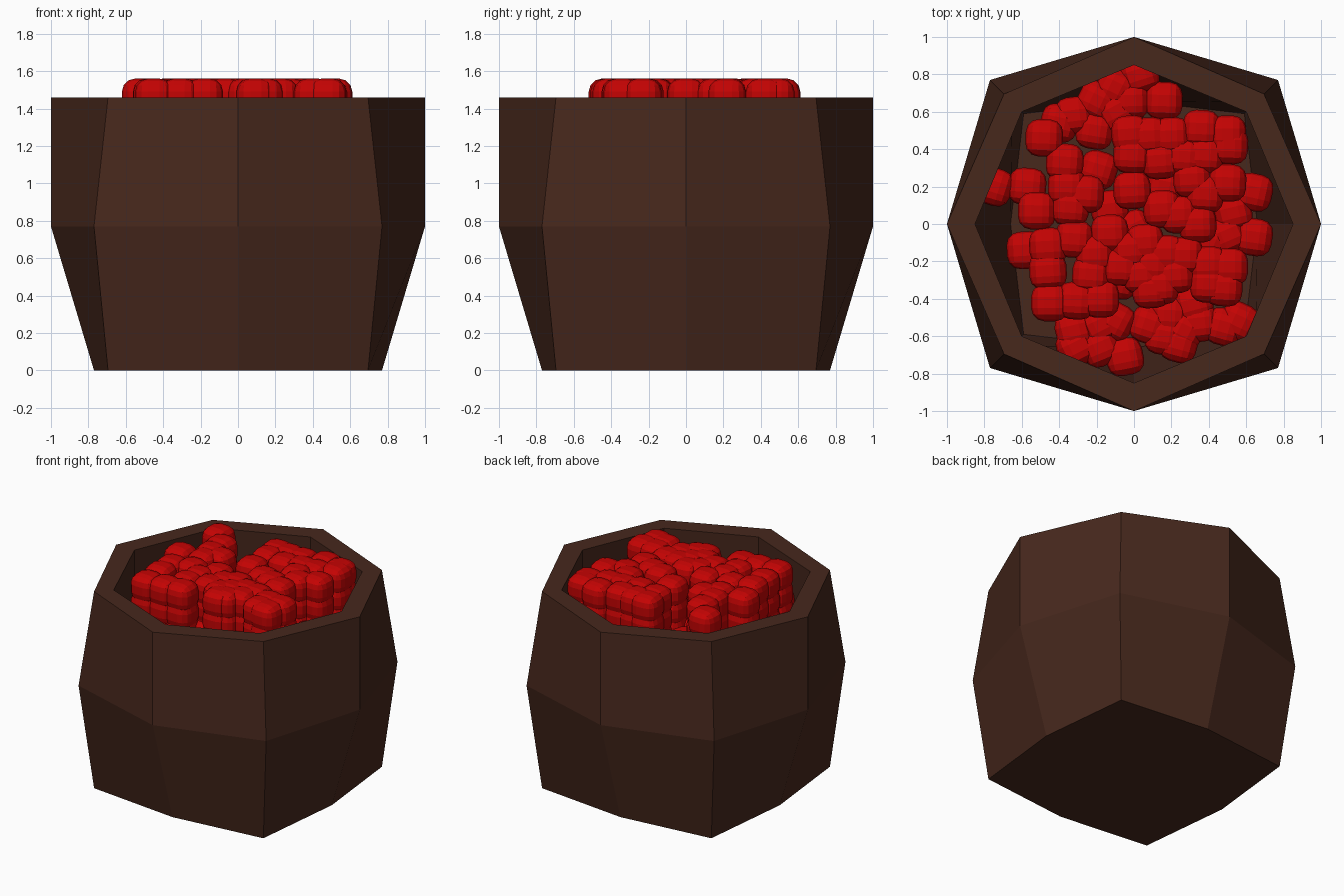
import bpy
import bmesh
import math
import random
from mathutils import Matrix

random.seed(4)
cube = bpy.data.objects.get("Cube")
if cube:
    bpy.data.objects.remove(cube)


def make_material(name, color):
    mat = bpy.data.materials.new(name)
    mat.use_nodes = True
    mat.diffuse_color = color
    mat.node_tree.nodes["Principled BSDF"].inputs["Base Color"].default_value = color
    return mat


def make_object(name, bm, mat):
    mesh = bpy.data.meshes.new(name)
    bm.to_mesh(mesh)
    bm.free()
    mesh.materials.append(mat)
    obj = bpy.data.objects.new(name, mesh)
    bpy.context.collection.objects.link(obj)
    return obj


wood = make_material("dark brown wood", (0.063, 0.021, 0.012, 1))
red = make_material("berry red", (0.56, 0.001, 0.001, 1))


# Barrel: eight-sided rings, up the outside, over the rim and down the inside
def add_ring(bm, straight, diagonal, z):
    verts = []
    for i in range(8):
        angle = i * math.pi / 4
        radius = diagonal * math.sqrt(2) if i % 2 else straight
        verts.append(bm.verts.new((radius * math.cos(angle), radius * math.sin(angle), z)))
    return verts


bm = bmesh.new()
profile = [
    (0.77, 0.695, 0), (1, 0.77, 0.77), (1, 0.695, 1.46),
    (0.85, 0.6, 1.46), (0.85, 0.65, 0.77), (0.66, 0.59, 0.12),
]
rings = [add_ring(bm, *row) for row in profile]
for low, high in zip(rings, rings[1:]):
    for i in range(8):
        j = (i + 1) % 8
        bm.faces.new((low[i], low[j], high[j], high[i]))
bm.faces.new(list(reversed(rings[0])))
bm.faces.new(rings[-1])
bmesh.ops.recalc_face_normals(bm, faces=bm.faces)
make_object("barrel", bm, wood)

# Berry shape: a cube with rounded edges
bm = bmesh.new()
bmesh.ops.create_cube(bm, size=0.2)
bmesh.ops.bevel(bm, geom=bm.edges[:], offset=0.07, segments=3, profile=0.5, affect="EDGES")
berry = bpy.data.meshes.new("berry_shape")
bm.to_mesh(berry)
bm.free()


# Berries stand in columns, each one repeated downward
def add_columns(name, spots, top, layers, turn):
    bm = bmesh.new()
    for x, y in spots:
        spin = Matrix.Rotation(random.uniform(-turn, turn), 4, "Z")
        for layer in range(layers):
            start = len(bm.verts)
            bm.from_mesh(berry)
            bm.verts.ensure_lookup_table()
            place = Matrix.Translation((x / 100, y / 100, top - layer * 0.13)) @ spin
            bmesh.ops.transform(bm, matrix=place, verts=bm.verts[start:])
    return make_object(name, bm, red)


back_spots = [
    (-48, 46), (-37, 33), (-36, 20), (-26, 16), (-34, 9), (-52, 7),
    (-2, 48), (8, 47), (20, 47), (36, 51), (50, 48), (51, 42), (38, 37),
    (27, 36), (-1, 37), (14, 34), (-1, 18), (15, 8), (31, 24), (38, 16),
    (50, 22), (34, 0), (24, 5),
]
front_spots = [
    (-46, -12), (-46, -25), (-32, -8), (-21, -16), (-13, -5), (-45, -42),
    (-31, -41), (-18, -40), (-23, -27), (6, -10), (-2, -14), (17, -16),
    (-7, -23), (4, -27), (14, -33), (22, -27), (9, -35), (27, -17),
    (10, -22), (40, -22), (51, -23), (48, -34), (40, -32),
]
low_spots = [
    (3, 80), (-10, 73), (-20, 66), (-32, 58), (-40, 54), (-2, 66), (16, 66),
    (-21, 50), (-10, 60), (-75, 20), (-57, 20), (-19, 29), (-13, 8), (64, 17),
    (64, -7), (53, 6), (16, 20), (-58, -14), (50, -6), (40, -10), (56, -52),
    (48, -55), (32, -43), (35, -53), (24, -64), (16, -60), (8, -54), (19, -49),
    (27, -57), (-5, -71), (-18, -66), (-31, -66), (-32, -57), (-18, -54),
    (-10, -52), (-8, -30), (0, -3),
]
add_columns("back_berries", back_spots, 1.46, 5, 0.08)
add_columns("front_berries", front_spots, 1.46, 5, 0.08)
add_columns("low_berries", low_spots, 1.16, 2, 0.5)
bpy.data.meshes.remove(berry)
